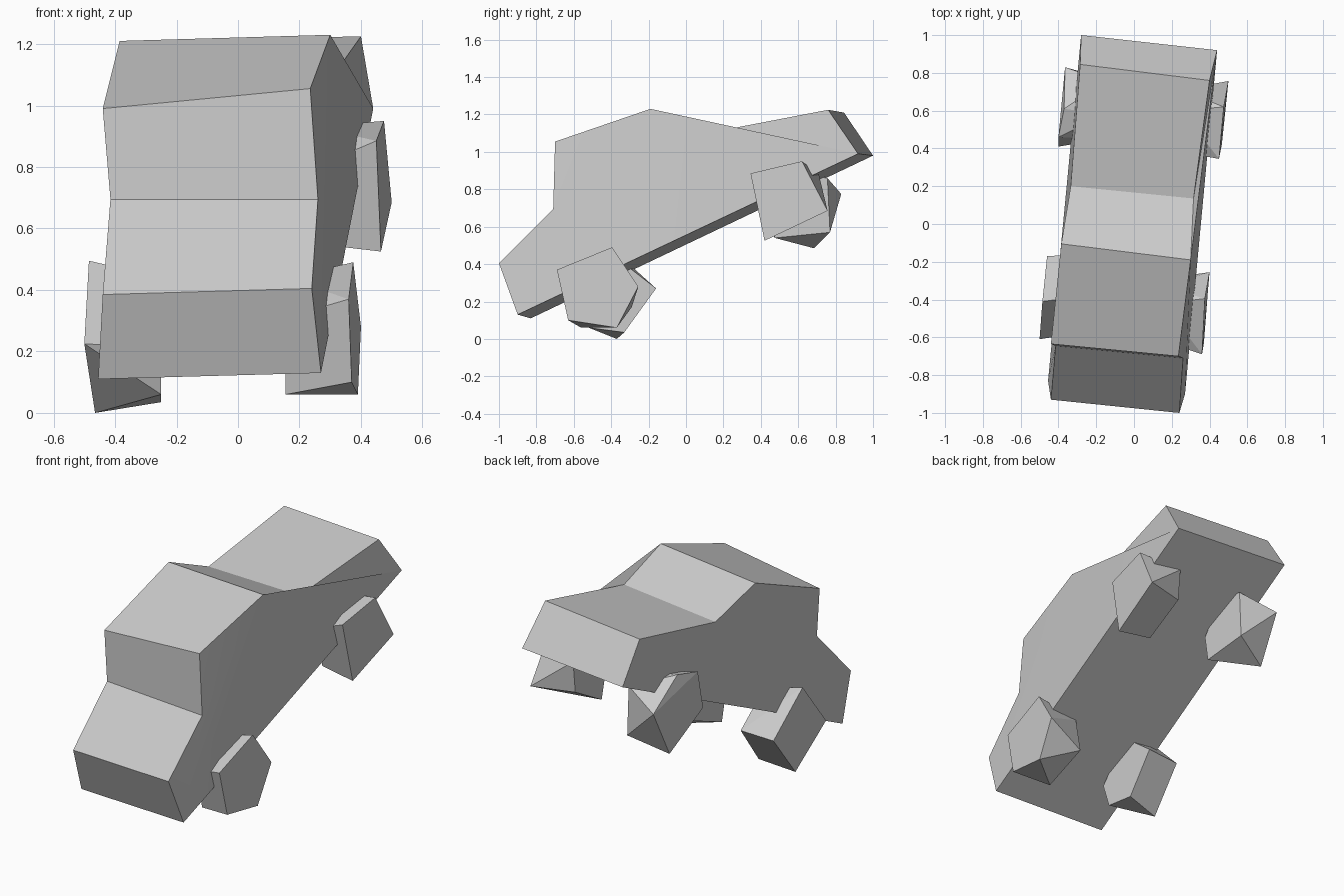
import bpy, bmesh, math

if "Cube" in bpy.data.objects:
    bpy.data.objects.remove(bpy.data.objects["Cube"], do_unlink=True)

grey = bpy.data.materials.new("plain_grey")
GREY = (0.6, 0.6, 0.6, 1.0)
grey.diffuse_color = GREY
grey.use_nodes = True
grey.node_tree.nodes["Principled BSDF"].inputs["Base Color"].default_value = GREY


def add_object(name, bm):
    bmesh.ops.recalc_face_normals(bm, faces=bm.faces[:])
    mesh = bpy.data.meshes.new(name)
    bm.to_mesh(mesh)
    bm.free()
    mesh.materials.append(grey)
    obj = bpy.data.objects.new(name, mesh)
    bpy.context.collection.objects.link(obj)
    return obj


# Body: matching side outlines joined by flat panels, nose to tail
left_side = [(0.27, -0.90, 0.13), (0.24, -1.00, 0.405), (0.26, -0.71, 0.695),
             (0.235, -0.70, 1.055), (0.30, -0.19, 1.23), (0.315, 0.135, 1.105),
             (0.40, 0.76, 1.225), (0.44, 0.92, 0.99)]
right_side = [(-0.455, -0.83, 0.11), (-0.44, -0.93, 0.385), (-0.415, -0.645, 0.695),
              (-0.44, -0.635, 0.99), (-0.385, -0.105, 1.21), (-0.335, 0.20, 1.08),
              (-0.285, 0.845, 1.21), (-0.28, 1.00, 0.98)]
bm = bmesh.new()
left = [bm.verts.new(p) for p in left_side]
right = [bm.verts.new(p) for p in right_side]
for i in range(len(left)):
    j = (i + 1) % len(left)
    bm.faces.new((left[i], left[j], right[j], right[i]))
sides = [bm.faces.new(left), bm.faces.new(right)]
bmesh.ops.triangulate(bm, faces=sides)
body = add_object("truck_body", bm)
bpy.context.view_layer.objects.active = body
body.select_set(True)
bpy.ops.object.shade_smooth_by_angle(angle=math.radians(25))
body.select_set(False)


# Wheels: chunky blocks, an outer cap outline hulled to an inner one at a set x
def wheel(name, outer, inner_x, inner):
    bm = bmesh.new()
    for p in outer + [(inner_x, y, z) for y, z in inner]:
        bm.verts.new(p)
    hull = bmesh.ops.convex_hull(bm, input=bm.verts[:])
    loose = {g for g in hull["geom_interior"] + hull["geom_unused"]
             if isinstance(g, bmesh.types.BMVert)}
    bmesh.ops.delete(bm, geom=list(loose), context="VERTS")
    bmesh.ops.dissolve_limit(bm, angle_limit=math.radians(6),
                             verts=bm.verts[:], edges=bm.edges[:])
    return add_object(name, bm)


wheel("front_left_wheel",
      [(0.36, -0.69, 0.37), (0.375, -0.395, 0.49), (0.40, -0.255, 0.28),
       (0.39, -0.37, 0.06), (0.37, -0.63, 0.10)],
      0.155, [(-0.56, 0.06), (-0.29, 0.17), (-0.33, 0.385), (-0.42, 0.44), (-0.62, 0.31)])
wheel("front_right_wheel",
      [(-0.485, -0.41, 0.495), (-0.46, -0.17, 0.26),
       (-0.465, -0.37, 0.0), (-0.50, -0.61, 0.225)],
      -0.25, [(-0.16, 0.27), (-0.33, 0.035), (-0.52, 0.06), (-0.57, 0.21), (-0.38, 0.44)])
wheel("rear_left_wheel",
      [(0.45, 0.345, 0.885), (0.475, 0.62, 0.95),
       (0.50, 0.757, 0.685), (0.465, 0.42, 0.525)],
      0.25, [(0.69, 0.69), (0.71, 0.88), (0.44, 0.55), (0.60, 0.93), (0.38, 0.80)])
wheel("rear_right_wheel",
      [(-0.365, 0.83, 0.775), (-0.37, 0.684, 0.485), (-0.40, 0.41, 0.665),
       (-0.40, 0.46, 0.90), (-0.37, 0.61, 0.93)],
      -0.15, [(0.77, 0.57), (0.475, 0.54), (0.45, 0.70), (0.756, 0.86), (0.58, 0.88)])
